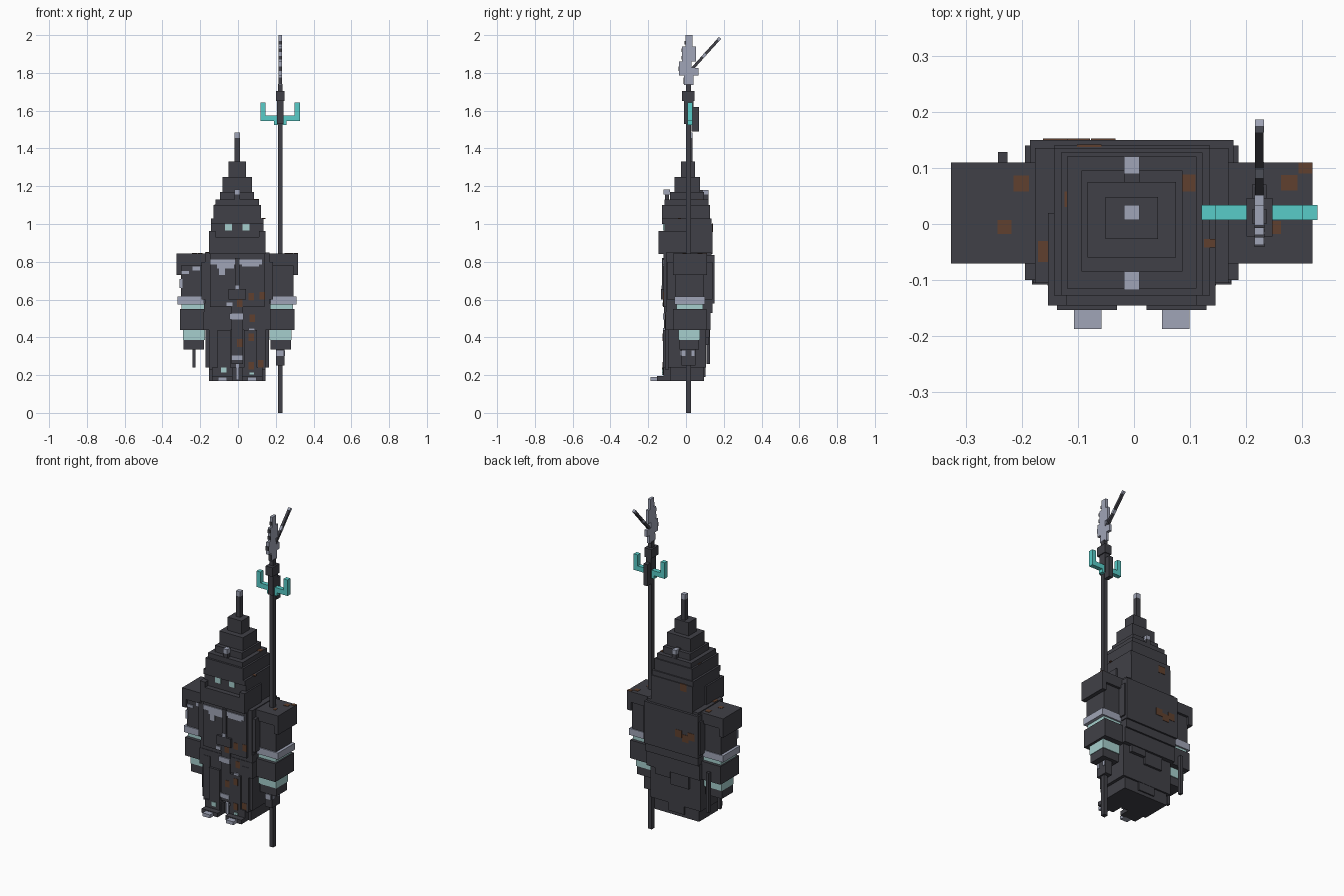
import bpy, bmesh, math
from mathutils import Matrix, Vector

if "Cube" in bpy.data.objects:
    bpy.data.objects.remove(bpy.data.objects["Cube"])


def lin(c):
    c /= 255
    return c / 12.92 if c <= 0.04045 else ((c + 0.055) / 1.055) ** 2.4


def material(name, r, g, b):
    m = bpy.data.materials.new(name)
    m.use_nodes = True
    col = (lin(r), lin(g), lin(b), 1)
    m.diffuse_color = col
    m.node_tree.nodes["Principled BSDF"].inputs["Base Color"].default_value = col
    return m


DARK = material("dark iron", 64, 64, 71)
STEEL = material("worn steel", 160, 165, 183)
PALE = material("pale teal cloth", 166, 207, 205)
TEAL = material("bright teal", 88, 204, 200)
RUST = material("rust", 96, 64, 46)
CX = -0.004  # body centre line


def boxes(name, mat, *items):
    """One object made of boxes given as x0, x1, y0, y1, z0, z1."""
    bm = bmesh.new()
    for x0, x1, y0, y1, z0, z1 in items:
        mtx = Matrix.Translation(((x0 + x1) / 2, (y0 + y1) / 2, (z0 + z1) / 2))
        mtx = mtx @ Matrix.Diagonal((x1 - x0, y1 - y0, z1 - z0, 1))
        bmesh.ops.create_cube(bm, size=1, matrix=mtx)
    me = bpy.data.meshes.new(name)
    bm.to_mesh(me)
    bm.free()
    me.materials.append(mat)
    ob = bpy.data.objects.new(name, me)
    bpy.context.collection.objects.link(ob)
    return ob


def pair(name, mat, *items):
    """Left part (+x) and its mirrored right part, offsets from the centre line."""
    boxes("left_" + name, mat, *[(CX + a, CX + b, *r) for a, b, *r in items])
    boxes("right_" + name, mat, *[(CX - b, CX - a, *r) for a, b, *r in items])


def tier(half_x, y0, y1, z0, z1):
    return (CX - half_x, CX + half_x, y0, y1, z0, z1)


# Helmet: stepped tiers up to a spike
boxes("helmet_tiers", DARK,
      tier(0.139, -0.127, 0.135, 1.00, 1.03),
      tier(0.126, -0.127, 0.127, 1.03, 1.10),
      tier(0.115, -0.115, 0.120, 1.10, 1.13),
      tier(0.090, -0.085, 0.095, 1.13, 1.17),
      tier(0.079, -0.060, 0.075, 1.17, 1.25),
      tier(0.047, -0.027, 0.048, 1.25, 1.33),
      tier(0.0135, 0.007, 0.034, 1.33, 1.455))
boxes("spike_tip", STEEL, tier(0.0135, 0.007, 0.034, 1.455, 1.485))
boxes("crest_studs", STEEL,
      tier(0.0135, -0.118, -0.085, 1.155, 1.182), tier(0.0135, 0.09, 0.12, 1.155, 1.18))
boxes("crest_stems", DARK,
      tier(0.0135, -0.112, -0.09, 1.13, 1.155), tier(0.0135, 0.07, 0.119, 1.13, 1.179))

# Head and face guard
boxes("head", DARK, tier(0.139, -0.115, 0.14, 0.84, 1.0))
boxes("face_guard", DARK, tier(0.148, -0.145, -0.105, 0.84, 0.93))
pair("cheek_guard", DARK, (0.115, 0.149, -0.145, 0.02, 0.84, 0.962))
pair("eye", PALE, (0.029, 0.065, -0.121, -0.113, 0.965, 1.0))

# Torso, back plate and coat
boxes("torso", DARK, tier(0.172, -0.105, 0.135, 0.56, 0.85))
boxes("back_plate", DARK, tier(0.181, 0.06, 0.15, 0.58, 0.835))
boxes("side_plates", DARK, tier(0.19, -0.10, 0.14, 0.60, 0.80))
boxes("chest_plate", DARK, tier(0.145, -0.12, -0.10, 0.56, 0.84))
boxes("waist", DARK, tier(0.176, -0.105, 0.14, 0.53, 0.58))
boxes("coat_upper", DARK, tier(0.178, -0.108, 0.13, 0.44, 0.535))
boxes("coat_skirt", DARK, tier(0.168, -0.095, 0.105, 0.24, 0.45))
boxes("coat_hem", DARK, tier(0.15, -0.085, 0.095, 0.17, 0.25))
boxes("back_pleats", DARK,
      (-0.10, 0.02, 0.10, 0.118, 0.36, 0.45), (0.02, 0.12, 0.10, 0.124, 0.40, 0.45),
      (-0.06, 0.05, 0.09, 0.103, 0.19, 0.25))
pair("front_panel", DARK,
     (0.035, 0.105, -0.122, -0.09, 0.20, 0.44), (0.105, 0.15, -0.11, -0.09, 0.23, 0.50))
boxes("tabard", DARK, tier(0.03, -0.116, -0.09, 0.26, 0.56))
boxes("belt_buckle", DARK, tier(0.047, -0.132, -0.115, 0.60, 0.655))
boxes("chest_strap", DARK, tier(0.013, -0.128, -0.115, 0.655, 0.82))

# Steel trim on the front
boxes("collar_trim", STEEL,
      (-0.148, 0.128, -0.125, -0.118, 0.785, 0.812), (-0.11, -0.02, -0.124, -0.118, 0.765, 0.786),
      (-0.10, -0.07, -0.124, -0.118, 0.73, 0.766), (0.02, 0.11, -0.124, -0.118, 0.775, 0.786))
boxes("front_scraps", STEEL,
      (-0.016, 0.008, -0.131, -0.126, 0.645, 0.675), (-0.045, 0.03, -0.122, -0.115, 0.495, 0.525),
      (-0.06, -0.03, -0.124, -0.118, 0.565, 0.585), (0.055, 0.09, -0.122, -0.112, 0.43, 0.45),
      (-0.035, 0.025, -0.121, -0.113, 0.28, 0.305), (-0.01, 0.005, -0.099, -0.08, 0.175, 0.26))

# Boots
pair("boot", DARK, (0.026, 0.133, -0.153, -0.04, 0.17, 0.195),
     (0.026, 0.133, -0.118, -0.04, 0.195, 0.24))
pair("toe_cap", STEEL, (0.054, 0.103, -0.187, -0.15, 0.17, 0.19))
boxes("boot_scraps", PALE, (-0.09, -0.06, -0.126, -0.118, 0.215, 0.24),
      (0.06, 0.085, -0.126, -0.118, 0.20, 0.215))

# Shoulders and arms
pair("shoulder_pad", DARK, (0.145, 0.322, -0.07, 0.11, 0.78, 0.845),
     (0.295, 0.322, -0.07, 0.11, 0.73, 0.78))
pair("upper_arm", DARK, (0.165, 0.298, -0.055, 0.095, 0.61, 0.785))
pair("arm_band", STEEL, (0.175, 0.315, -0.062, 0.10, 0.575, 0.615))
pair("elbow_cloth", PALE, (0.175, 0.295, -0.05, 0.09, 0.54, 0.58))
pair("forearm", DARK, (0.17, 0.303, -0.07, 0.108, 0.44, 0.55))
pair("cuff", PALE, (0.17, 0.288, -0.04, 0.075, 0.385, 0.445))
pair("hand", DARK, (0.175, 0.285, -0.035, 0.07, 0.335, 0.386))
boxes("grip_fingers", DARK, (0.20, 0.245, -0.025, 0.05, 0.25, 0.336))
boxes("finger_scraps", STEEL, (0.205, 0.24, -0.031, -0.024, 0.30, 0.33),
      (0.244, 0.25, -0.02, -0.003, 0.30, 0.33), (0.244, 0.25, 0.03, 0.046, 0.30, 0.33))
boxes("hanging_charm", DARK, (-0.242, -0.225, 0.108, 0.128, 0.26, 0.50))
boxes("hanging_finger", DARK, (-0.242, -0.225, 0.0, 0.02, 0.24, 0.34))
boxes("shoulder_scraps", STEEL, (-0.30, -0.26, -0.061, -0.054, 0.735, 0.75),
      (-0.31, -0.295, -0.061, -0.05, 0.66, 0.71), (-0.24, -0.20, -0.061, -0.054, 0.755, 0.775))

# Staff
SX, SY = 0.2235, 0.013
boxes("staff", DARK, (SX - 0.0125, SX + 0.0125, 0, 0.027, 0, 1.74))
boxes("staff_collar", DARK, (SX - 0.023, SX + 0.023, -0.022, 0.046, 1.65, 1.705),
      (SX - 0.017, SX + 0.017, -0.01, 0.04, 1.53, 1.65),
      (SX - 0.013, SX + 0.013, 0.03, 0.07, 1.49, 1.62))
boxes("staff_fork", TEAL, (0.12, 0.327, 0.007, 0.034, 1.545, 1.575),
      (0.12, 0.146, 0.007, 0.034, 1.575, 1.642), (0.30, 0.327, 0.007, 0.034, 1.575, 1.642),
      (0.19, 0.256, 0.007, 0.034, 1.525, 1.545))


def blade(y0, y1, z0, z1, w=0.0085):
    return (SX - w, SX + w, y0, y1, z0, z1)


# Stepped blade with dark notches on its front edge
boxes("blade", STEEL, blade(-0.01, 0.04, 1.735, 1.80), blade(-0.037, 0.03, 1.785, 1.86),
      blade(0.03, 0.066, 1.785, 1.825), blade(-0.02, 0.052, 1.86, 1.94),
      blade(-0.003, 0.034, 1.94, 2.0))
boxes("blade_notches", DARK, blade(-0.014, -0.008, 1.74, 1.775, 0.009),
      blade(-0.041, -0.035, 1.81, 1.835, 0.009), blade(-0.024, -0.018, 1.87, 1.89, 0.009),
      blade(-0.024, -0.018, 1.91, 1.93, 0.009), blade(-0.007, -0.001, 1.95, 1.97, 0.009))


def hook_part(name, mat, t0, t1, half):
    """Slanted bar piece rising backwards; t runs along the hook."""
    a, b = Vector((SX, 0.022, 1.81)), Vector((SX, 0.18, 1.985))
    d = b - a
    ob = boxes(name, mat, (-half, half, -half, half, t0 * d.length, t1 * d.length))
    ob.data.transform(Matrix.Translation(a) @ Matrix.Rotation(-math.atan2(d.y, d.z), 4, 'X'))


hook_part("hook_base", DARK, 0, 0.42, 0.0075)
hook_part("hook_ring", STEEL, 0.42, 0.52, 0.008)
hook_part("hook_shaft", DARK, 0.52, 0.93, 0.0075)
hook_part("hook_tip", STEEL, 0.93, 1.0, 0.008)

# Rust patches: thin plates on the top, back and front
boxes("rust_top", RUST, *[(x0, x1, y0, y1, z - 0.003, z + 0.002) for x0, x1, y0, y1, z in (
    (-0.215, -0.187, 0.058, 0.086, 0.845), (-0.243, -0.218, -0.018, 0.007, 0.845),
    (0.262, 0.291, 0.060, 0.087, 0.845), (0.293, 0.318, 0.09, 0.11, 0.845),
    (0.246, 0.262, -0.018, 0.005, 0.845), (-0.171, -0.145, -0.068, -0.03, 0.85),
    (0.125, 0.145, -0.042, -0.027, 1.03), (-0.124, -0.094, 0.03, 0.058, 1.10),
    (0.085, 0.11, 0.058, 0.088, 1.13))])
boxes("rust_back", RUST, *[(x - 0.022, x + 0.022, y - 0.003, y + 0.002, z - 0.022, z + 0.022)
                           for x, y, z in ((-0.08, 0.14, 0.98), (-0.055, 0.15, 0.70),
                                           (-0.14, 0.15, 0.70), (-0.10, 0.15, 0.68))])
boxes("rust_front", RUST, *[(x - 0.014, x + 0.014, y - 0.002, y + 0.003, z - 0.02, z + 0.02)
                            for x, y, z in ((0.07, -0.12, 0.615), (0.01, -0.12, 0.58),
                                            (0.128, -0.12, 0.62), (0.075, -0.108, 0.50),
                                            (0.01, -0.116, 0.37), (0.07, -0.122, 0.25),
                                            (0.12, -0.11, 0.26), (0.07, -0.122, 0.40))])
